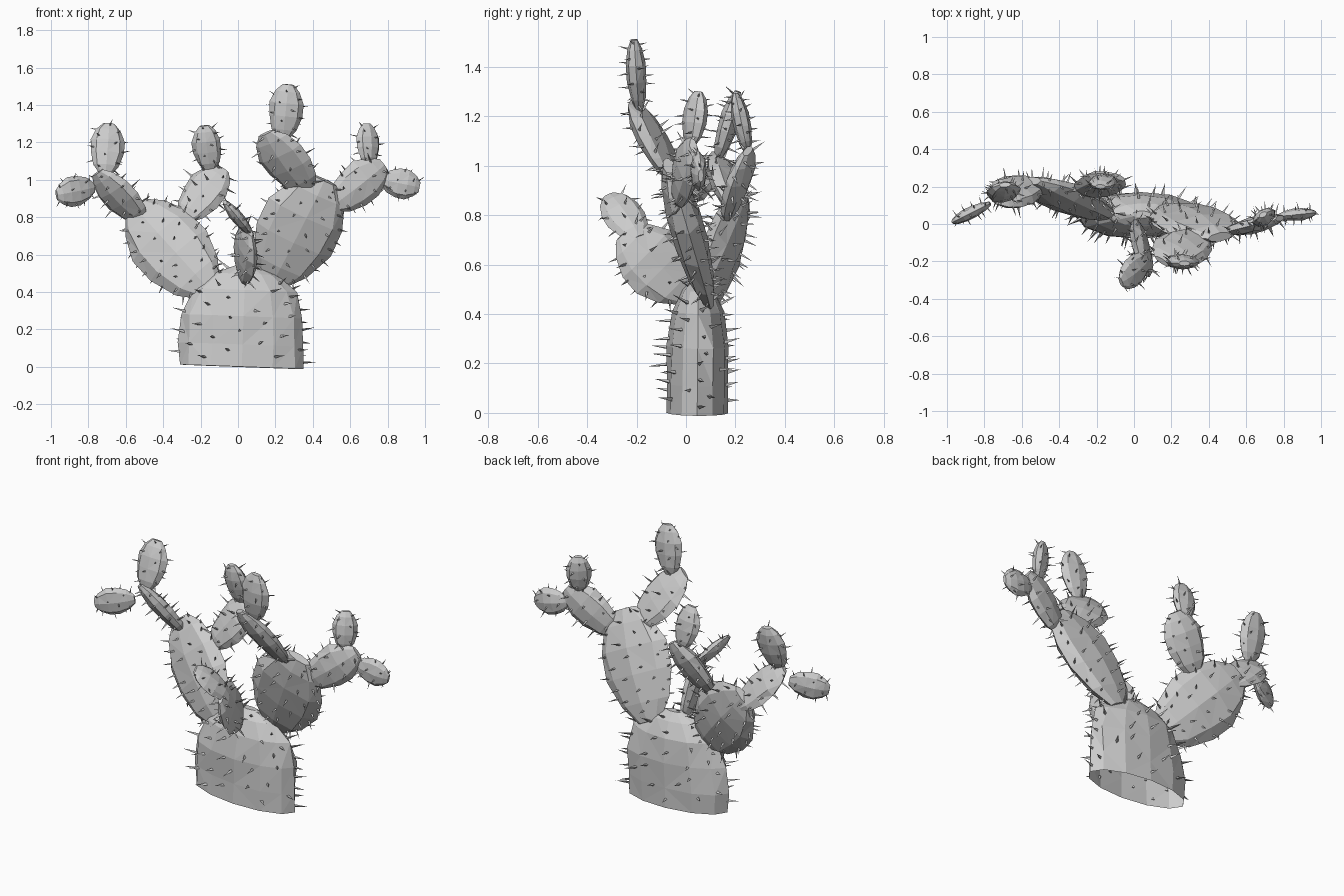
import bpy
import bmesh
import math
import random
from mathutils import Vector
from mathutils.bvhtree import BVHTree

random.seed(4)
cube = bpy.data.objects.get("Cube")
if cube:
    bpy.data.objects.remove(cube)

# One plain grey for the whole plant
grey = bpy.data.materials.new("pale_grey")
grey.use_nodes = True
grey.diffuse_color = (0.6, 0.6, 0.6, 1)
grey.node_tree.nodes["Principled BSDF"].inputs["Base Color"].default_value = (0.6, 0.6, 0.6, 1)

PAD_RINGS = [(0, 0.34), (0.17, 0.74), (0.42, 0.98), (0.66, 1.0), (0.87, 0.72), (1, 0.34)]
TRUNK_RINGS = [(0, 1), (0.22, 1.01), (0.5, 0.98), (0.76, 0.82), (0.92, 0.5), (1, 0.16)]


def finish(bm, name):
    mesh = bpy.data.meshes.new(name)
    bm.to_mesh(mesh)
    bm.free()
    mesh.materials.append(grey)
    obj = bpy.data.objects.new(name, mesh)
    bpy.context.collection.objects.link(obj)
    return obj


def add_spine(bm, root, direction, length, radius):
    # Three-sided needle, sunk a little into the skin
    side = direction.orthogonal().normalized()
    other = direction.cross(side)
    base = root - direction * 0.008
    tip = bm.verts.new(root + direction * length)
    ring = []
    for k in range(3):
        a = k * math.tau / 3
        ring.append(bm.verts.new(base + radius * (side * math.cos(a) + other * math.sin(a))))
    for k in range(3):
        bm.faces.new((ring[k], ring[(k + 1) % 3], tip))
    bm.faces.new(ring[::-1])


def add_segment(name, base, tip, facing, half_width, half_depth, spines,
                rings=PAD_RINGS, sides=8, closed=True, length=0.055):
    base, tip = Vector(base), Vector(tip)
    axis = (tip - base).normalized()
    depth = Vector(facing)
    depth = (depth - axis * depth.dot(axis)).normalized()
    wide = axis.cross(depth)

    # Faceted body lofted along its axis
    bm = bmesh.new()
    loops = []
    for t, scale in rings:
        loop = []
        for k in range(sides):
            a = k * math.tau / sides
            s = scale * (random.uniform(0.95, 1.05) if t > 0 else 1)
            loop.append(bm.verts.new(base.lerp(tip, t)
                                     + wide * math.cos(a) * half_width * s
                                     + depth * math.sin(a) * half_depth * s))
        loops.append(loop)
    for low, high in zip(loops, loops[1:]):
        for k in range(sides):
            n = (k + 1) % sides
            bm.faces.new((low[k], low[n], high[n], high[k]))
    bm.faces.new(loops[-1])
    if closed:
        bm.faces.new(loops[0][::-1])
        bmesh.ops.recalc_face_normals(bm, faces=bm.faces)
    bmesh.ops.triangulate(bm, faces=bm.faces)
    tree = BVHTree.FromBMesh(bm)
    finish(bm, name)

    # Spines spiral up the body and follow the surface direction
    needles = bmesh.new()
    for k in range(spines):
        t = 0.06 + 0.92 * (k + 0.5) / spines
        a = k * 2.4 + random.uniform(-0.2, 0.2)
        ray = wide * math.cos(a) * half_width + depth * math.sin(a) * half_depth
        ray.normalize()
        hit, normal, index, dist = tree.ray_cast(base.lerp(tip, t), ray)
        if hit is None:
            continue
        if normal.dot(ray) < 0:
            normal = -normal
        jitter = Vector([random.uniform(-0.25, 0.25) for i in range(3)])
        aim = (normal + ray * 0.4 + jitter).normalized()
        add_spine(needles, hit, aim, length * random.uniform(0.7, 1.2), length * 0.14)
    finish(needles, name + "_spines")


# Trunk, open underneath
add_segment("trunk", (0.02, 0.045, 0), (0.04, 0.05, 0.54), (0, -1, 0), 0.33, 0.125, 60,
            TRUNK_RINGS, 12, False, 0.07)

# Right branch
add_segment("right_main_pad", (-0.15, 0.04, 0.41), (-0.55, 0.23, 0.85),
            (-0.25, -0.93, 0.27), 0.205, 0.07, 64)
add_segment("right_arm_pad", (-0.51, 0.22, 0.78), (-0.75, 0.13, 1.04),
            (-0.4, -0.8, -0.6), 0.115, 0.045, 26)
add_segment("right_arm_upper_pad", (-0.71, 0.13, 1.03), (-0.69, 0.21, 1.3),
            (0.1, -0.95, 0.3), 0.09, 0.04, 20, length=0.045)
add_segment("right_arm_end_pad", (-0.77, 0.11, 0.96), (-0.97, 0.01, 0.92),
            (0.45, -0.85, 0), 0.08, 0.033, 18, length=0.04)

# Rear branch
add_segment("rear_pad", (-0.29, 0.17, 0.79), (-0.08, 0.25, 1.06),
            (-0.1, -0.85, 0.45), 0.115, 0.045, 28)
add_segment("rear_upper_pad", (-0.15, 0.25, 1.05), (-0.18, 0.2, 1.29),
            (0, -0.95, -0.2), 0.077, 0.036, 20, length=0.045)

# Left branch
add_segment("left_main_pad", (0.18, 0.09, 0.45), (0.46, -0.07, 1.0),
            (0, -0.95, -0.3), 0.215, 0.07, 64)
add_segment("left_top_pad", (0.37, -0.06, 0.94), (0.15, -0.2, 1.25),
            (-0.3, -0.8, -0.5), 0.14, 0.045, 28)
add_segment("left_top_upper_pad", (0.24, -0.19, 1.22), (0.27, -0.21, 1.51),
            (0, -1, 0), 0.09, 0.04, 22, length=0.045)
add_segment("left_arm_pad", (0.5, -0.04, 0.86), (0.78, 0.03, 1.08),
            (0.25, -0.95, 0), 0.115, 0.045, 26)
add_segment("left_arm_upper_pad", (0.7, 0.02, 1.08), (0.69, 0.05, 1.3),
            (0.5, -0.85, 0.1), 0.07, 0.04, 18, length=0.045)
add_segment("left_arm_end_pad", (0.77, 0.04, 1.0), (0.97, 0.06, 0.96),
            (0.1, -1, 0), 0.08, 0.033, 18, length=0.04)

# Front branch
add_segment("front_pad", (0.02, 0.0, 0.47), (0.06, -0.25, 0.73),
            (0.9, 0.4, 0), 0.14, 0.045, 30)
add_segment("front_upper_pad", (0.07, -0.19, 0.71), (-0.07, -0.31, 0.88),
            (0.75, 0, 0.66), 0.085, 0.033, 18, length=0.045)
